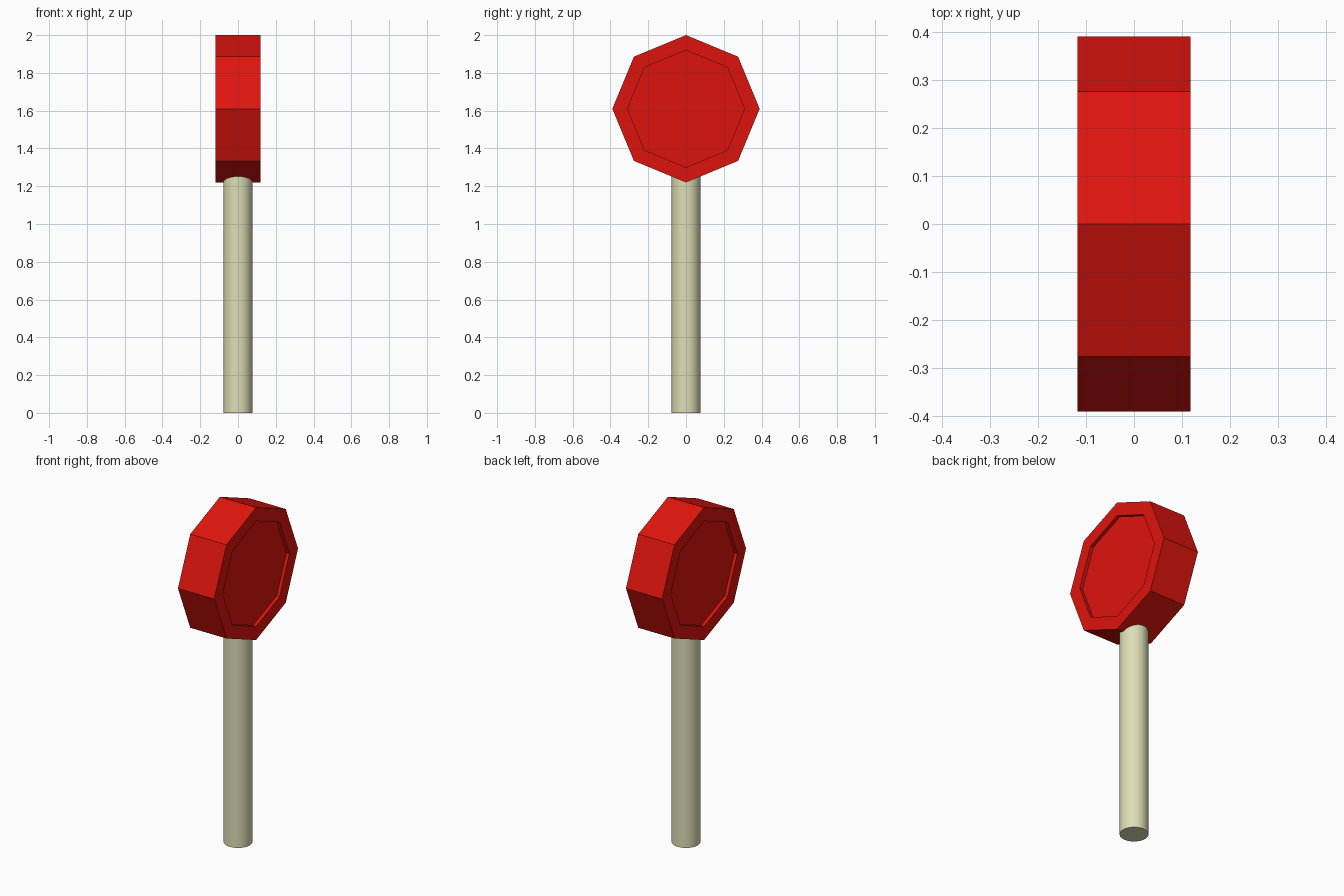
import bpy, bmesh, math
from mathutils import Vector

if "Cube" in bpy.data.objects:
    bpy.data.objects.remove(bpy.data.objects["Cube"])

HEAD_R, HEAD_Z, HALF_T = 0.39, 1.61, 0.118
INSET_R, RECESS = 0.31, 0.02
POLE_R, POLE_TOP = 0.077, 1.30


def paint(obj, name, color):
    mat = bpy.data.materials.new(name)
    mat.diffuse_color = (*color, 1)
    mat.use_nodes = True
    mat.node_tree.nodes["Principled BSDF"].inputs["Base Color"].default_value = mat.diffuse_color
    obj.data.materials.append(mat)


# Octagonal head: rings from one recessed face, around the rim, to the other
bm = bmesh.new()
profile = [(-HALF_T + RECESS, INSET_R), (-HALF_T, INSET_R), (-HALF_T, HEAD_R),
           (HALF_T, HEAD_R), (HALF_T, INSET_R), (HALF_T - RECESS, INSET_R)]
rings = []
for x, r in profile:
    rings.append([bm.verts.new(Vector((x, r * math.sin(i * math.pi / 4),
                                       r * math.cos(i * math.pi / 4))))
                  for i in range(8)])
for a, b in zip(rings, rings[1:]):
    for i in range(8):
        j = (i + 1) % 8
        bm.faces.new((a[i], a[j], b[j], b[i]))
bm.faces.new(rings[0])
bm.faces.new(rings[-1])
bmesh.ops.recalc_face_normals(bm, faces=bm.faces)
mesh = bpy.data.meshes.new("sign_head")
bm.to_mesh(mesh)
bm.free()
head = bpy.data.objects.new("sign_head", mesh)
head.location.z = HEAD_Z
bpy.context.collection.objects.link(head)
paint(head, "red", (0.73, 0.007, 0.004))

# Round pole, running up into the head
bpy.ops.mesh.primitive_cylinder_add(vertices=32, radius=POLE_R, depth=POLE_TOP,
                                    location=(0, 0, POLE_TOP / 2))
pole = bpy.context.object
pole.name = "pole"
bpy.ops.object.shade_smooth_by_angle(angle=math.radians(30))
paint(pole, "pale_olive", (0.73, 0.73, 0.47))
